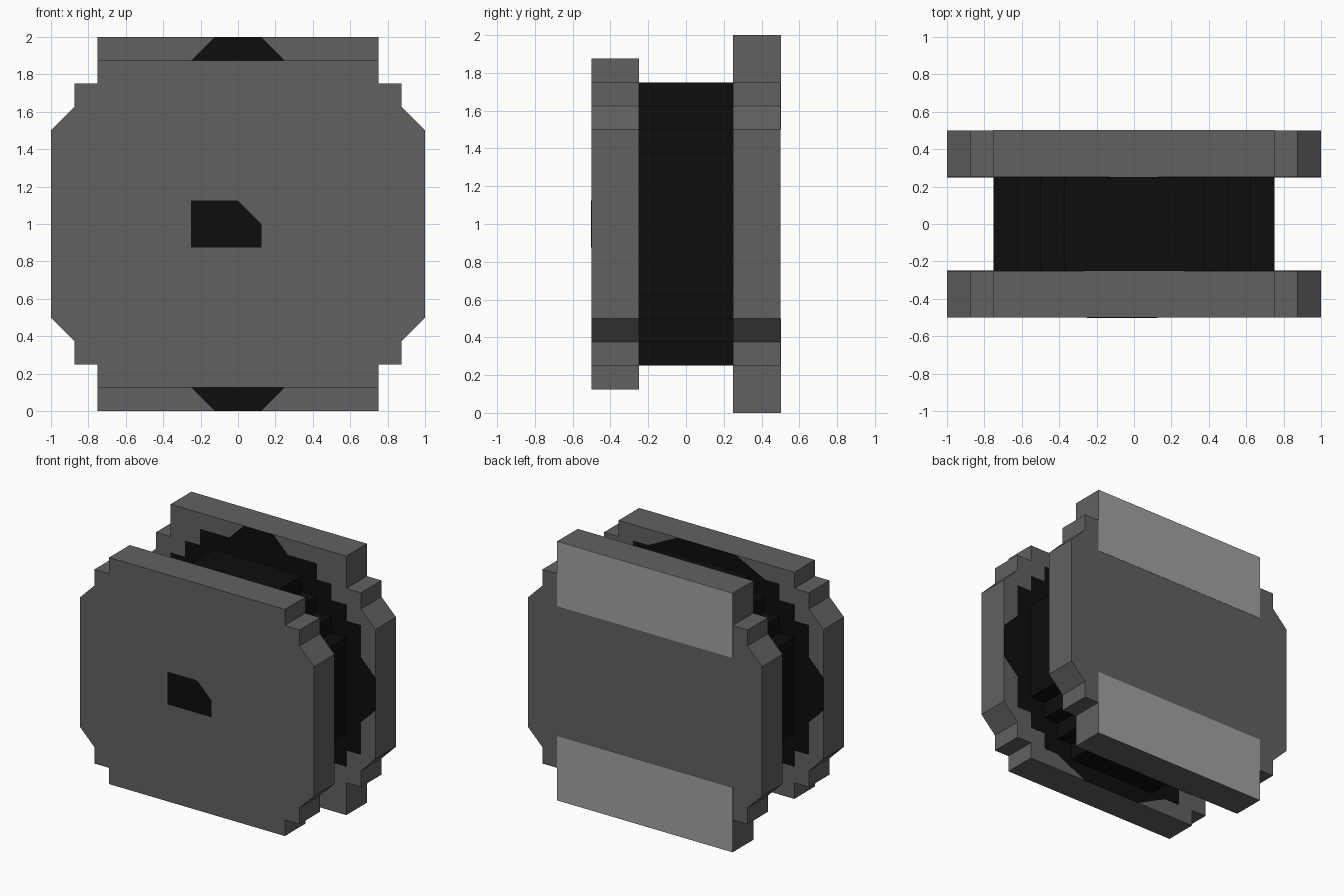
import bpy, bmesh

if "Cube" in bpy.data.objects:
    bpy.data.objects.remove(bpy.data.objects["Cube"])

def material(name, v):
    m = bpy.data.materials.new(name)
    m.diffuse_color = (v, v, v, 1)
    m.use_nodes = True
    m.node_tree.nodes["Principled BSDF"].inputs["Base Color"].default_value = m.diffuse_color
    return m

DARK = material("dark_grey", 0.12)
LIGHT = material("light_grey", 0.36)
BLACK = material("black", 0.004)

def prism(name, points, y0, y1, mat):
    """Extrude an x/z outline from y0 to y1."""
    bm = bmesh.new()
    face = bm.faces.new([bm.verts.new((x, y0, z)) for x, z in points])
    ext = bmesh.ops.extrude_face_region(bm, geom=[face])
    moved = [g for g in ext["geom"] if isinstance(g, bmesh.types.BMVert)]
    bmesh.ops.translate(bm, verts=moved, vec=(0, y1 - y0, 0))
    bmesh.ops.recalc_face_normals(bm, faces=bm.faces)
    me = bpy.data.meshes.new(name)
    bm.to_mesh(me)
    bm.free()
    me.materials.append(mat)
    ob = bpy.data.objects.new(name, me)
    bpy.context.collection.objects.link(ob)
    return ob

def mirrored(quarter):
    """Mirror a top-right quarter outline (top to side) into a full loop about z = 1."""
    right = quarter + [(x, -z) for x, z in reversed(quarter)]
    return [(x, 1 + z) for x, z in right + [(-x, z) for x, z in reversed(right)]]

def plate(top):
    return mirrored([(0.75, top), (0.75, 0.75), (0.875, 0.75), (0.875, 0.625), (1, 0.5)])

# Front and back end plates with stepped corners
prism("front_plate", plate(0.875), -0.5, -0.25, DARK)
prism("back_plate", plate(1.0), 0.25, 0.5, DARK)

# Stepped round core between the plates
core = [(0.375, 0.75), (0.375, 0.625), (0.5, 0.625), (0.5, 0.5),
        (0.625, 0.5), (0.625, 0.375), (0.75, 0.375)]
prism("core", mirrored(core), -0.25, 0.25, BLACK)

# Black stepped facings on the inner side of each plate
T = 0.002
steps = [(0.625, 0.75), (0.625, 0.625), (0.75, 0.625), (0.75, 0.5),
         (0.875, 0.5), (0.875, 0.25), (1, 0.125)]
prism("front_inner_facing", mirrored([(0.25, 0.875), (0.5, 0.75)] + steps),
      -0.25, -0.25 + T, BLACK)
prism("back_inner_facing",
      mirrored([(0.125, 1), (0.25, 0.875), (0.5, 0.875), (0.5, 0.75)] + steps),
      0.25 - T, 0.25, BLACK)

# Black centre patch on the front
prism("front_patch", [(-0.25, 1.125), (0, 1.125), (0.125, 1), (0.125, 0.875), (-0.25, 0.875)],
      -0.5 - T, -0.5, BLACK)

# Light panels at the top and bottom of the back
for name, z in (("lower_back_panel", 0), ("upper_back_panel", 1.5)):
    prism(name, [(-0.75, z), (0.75, z), (0.75, z + 0.5), (-0.75, z + 0.5)], 0.5, 0.5 + T, LIGHT)
